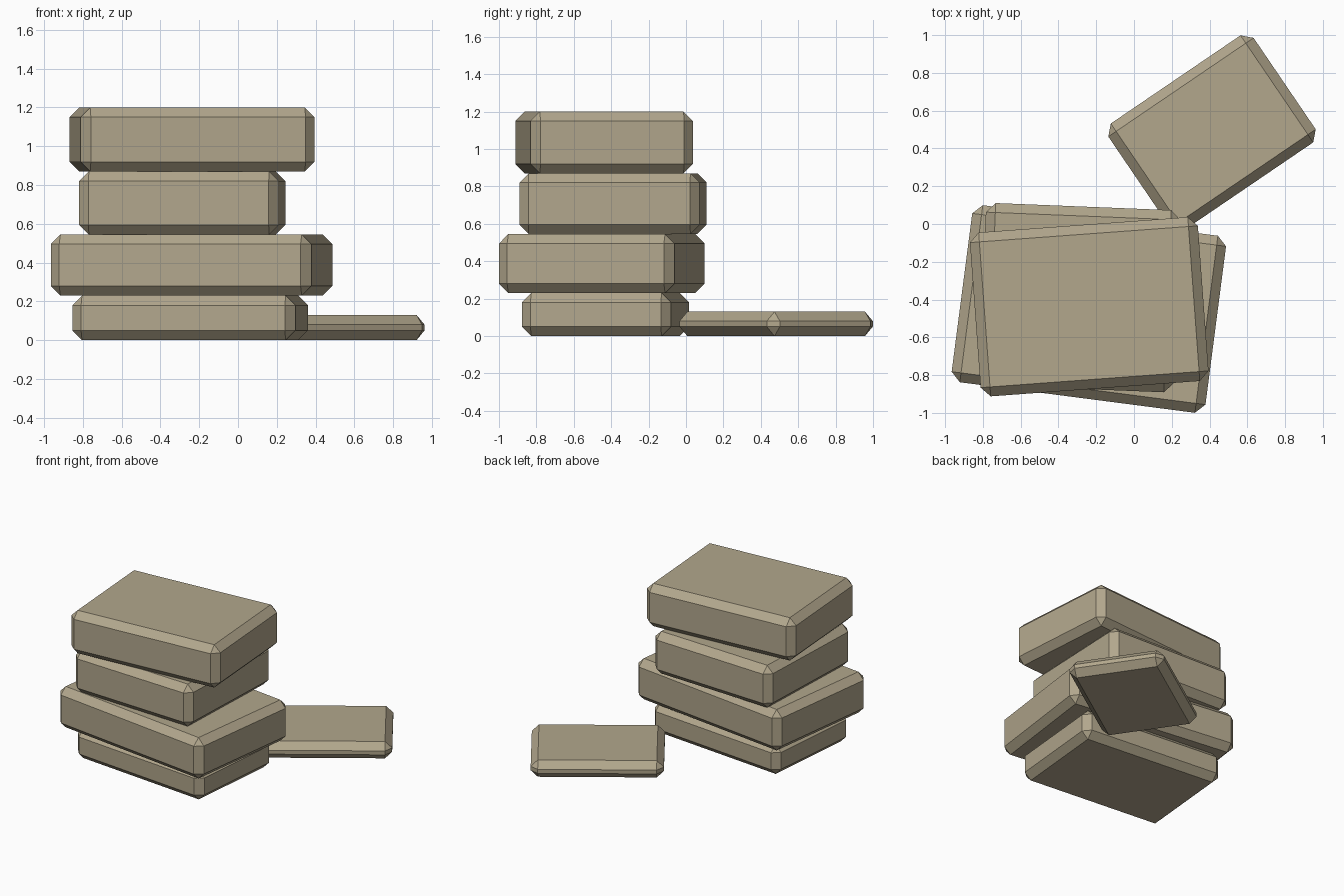
import bpy
import bmesh
from math import radians
from mathutils import Matrix, Vector

cube = bpy.data.objects.get("Cube")
if cube:
    bpy.data.objects.remove(cube, do_unlink=True)

# Single sandy stone colour
stone = bpy.data.materials.new("sandy stone")
stone.use_nodes = True
colour = (0.445, 0.386, 0.265, 1)
stone.diffuse_color = colour
bsdf = stone.node_tree.nodes["Principled BSDF"]
bsdf.inputs["Base Color"].default_value = colour
bsdf.inputs["Roughness"].default_value = 0.9

CHAMFER = 0.05


def slab(name, x, y, bottom, top, width, depth, turn):
    """Chamfered stone block, turned about its vertical axis."""
    bm = bmesh.new()
    bmesh.ops.create_cube(bm, size=1)
    bmesh.ops.scale(bm, vec=Vector((width, depth, top - bottom)), verts=bm.verts)
    bmesh.ops.bevel(bm, geom=bm.edges[:], offset=CHAMFER, segments=1,
                    affect='EDGES', profile=0.5)
    bmesh.ops.transform(bm, matrix=Matrix.Rotation(radians(turn), 4, 'Z'),
                        verts=bm.verts)
    mesh = bpy.data.meshes.new(name)
    bm.to_mesh(mesh)
    bm.free()
    mesh.materials.append(stone)
    obj = bpy.data.objects.new(name, mesh)
    obj.location = (x, y, (bottom + top) / 2)
    bpy.context.collection.objects.link(obj)
    return obj


# Leaning stack, from the ground up
slab("bottom_slab", -0.247, -0.43, 0, 0.23, 1.155, 0.80, -5.3)
slab("wide_slab", -0.239, -0.45, 0.23, 0.545, 1.355, 0.945, -7.4)
slab("narrow_slab", -0.287, -0.39, 0.545, 0.87, 1.03, 0.965, -2.3)
slab("top_slab", -0.237, -0.438, 0.87, 1.20, 1.21, 0.87, 4.2)

# Thin slab lying on the ground behind the stack
slab("fallen_slab", 0.413, 0.482, 0, 0.13, 0.93, 0.685, 34.2)
